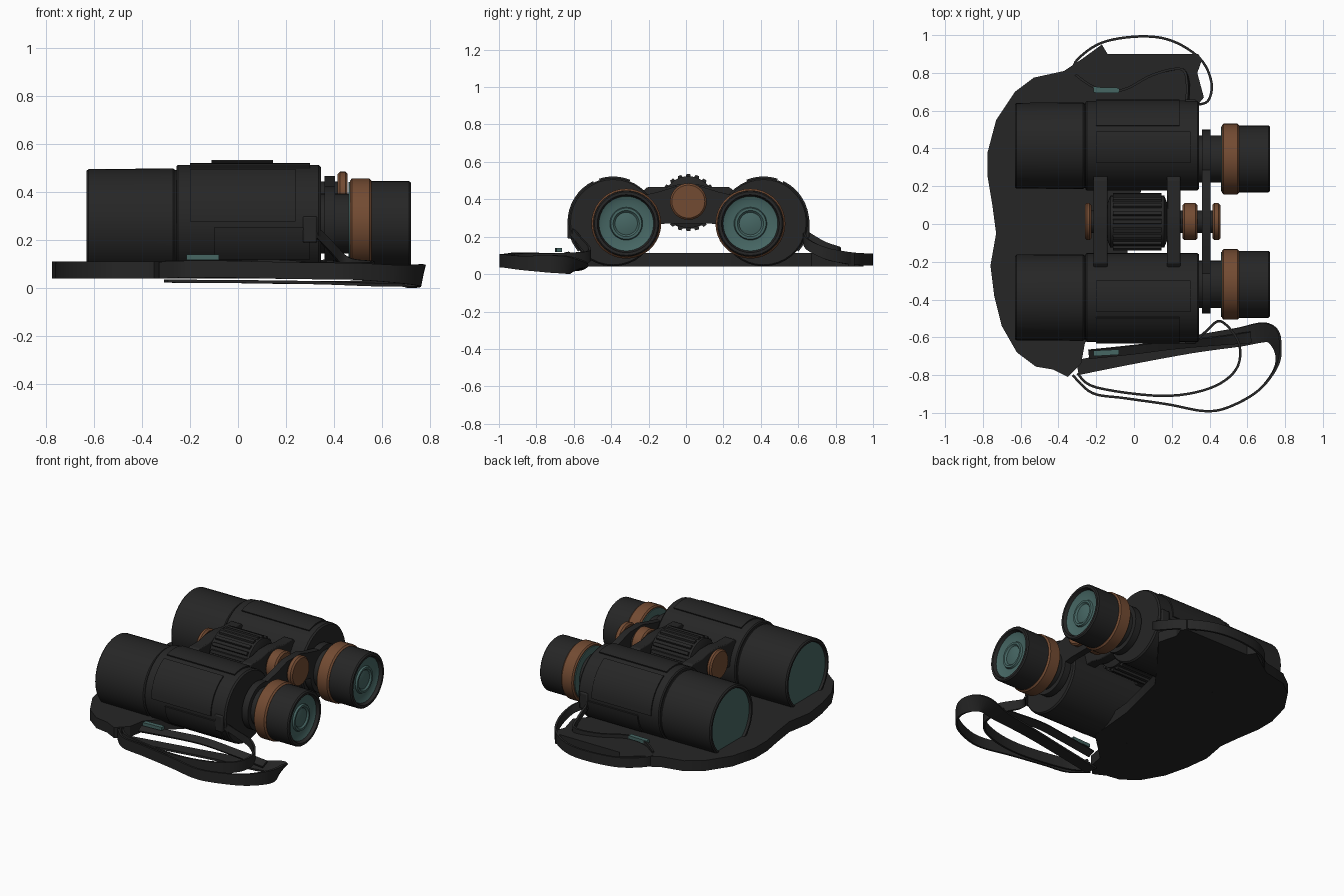
import bpy, bmesh, math
from mathutils import Vector

def material(name, rgb):
    m = bpy.data.materials.new(name)
    m.diffuse_color = (*rgb, 1)
    return m

BLACK = material("black rubber", (0.019, 0.019, 0.019))
BROWN = material("copper brown", (0.17, 0.07, 0.032))
TEAL = material("teal glass", (0.062, 0.135, 0.127))
YC = 0.0125          # symmetry line between the two barrels

def finish(name, bm, mat):
    bmesh.ops.recalc_face_normals(bm, faces=bm.faces)
    me = bpy.data.meshes.new(name)
    bm.to_mesh(me)
    bm.free()
    me.materials.append(mat)
    ob = bpy.data.objects.new(name, me)
    bpy.context.collection.objects.link(ob)
    return ob

def lathe(name, prof, y, z, mat, n=36):
    """Revolve (x, radius) points about an axis parallel to x."""
    bm = bmesh.new()
    rings = []
    for x, r in prof:
        if r == 0:
            rings.append([bm.verts.new((x, y, z))] * n)
        else:
            rings.append([bm.verts.new((x, y + r * math.cos(2 * math.pi * i / n),
                                        z + r * math.sin(2 * math.pi * i / n))) for i in range(n)])
    for a, b in zip(rings, rings[1:]):
        for i in range(n):
            j = (i + 1) % n
            vs = list(dict.fromkeys((a[i], a[j], b[j], b[i])))
            if len(vs) > 2:
                bm.faces.new(vs)
    return finish(name, bm, mat)

def prism(name, pts, vec, mat, bevel=0.0):
    """Extrude a closed outline along a vector."""
    bm = bmesh.new()
    f = bm.faces.new([bm.verts.new(p) for p in pts])
    ext = bmesh.ops.extrude_face_region(bm, geom=[f])["geom"]
    bmesh.ops.translate(bm, vec=vec, verts=[v for v in ext if isinstance(v, bmesh.types.BMVert)])
    ob = finish(name, bm, mat)
    if bevel:
        m = ob.modifiers.new("bevel", "BEVEL")
        m.width, m.segments = bevel, 2
    return ob

def box(name, x, y, z, mat, bevel=0.0):
    pts = [(x[0], y[0], z[0]), (x[1], y[0], z[0]), (x[1], y[1], z[0]), (x[0], y[1], z[0])]
    return prism(name, pts, (0, 0, z[1] - z[0]), mat, bevel)

def smooth_path(pts, steps=6):
    """Catmull-Rom through tuples of any length."""
    out = []
    for i in range(len(pts) - 1):
        p = [pts[max(i - 1, 0)], pts[i], pts[i + 1], pts[min(i + 2, len(pts) - 1)]]
        for s in range(steps):
            t = s / steps
            out.append([0.5 * (2 * b + (c - a) * t + (2 * a - 5 * b + 4 * c - d) * t * t
                               + (3 * b - a - 3 * c + d) * t ** 3) for a, b, c, d in zip(*p)])
    out.append(list(pts[-1]))
    return out

def ribbon(name, pts, mat, thick=0.013):
    """Strap through (x, y, z, width, tilt): tilt 0 lies flat, 90 stands on edge."""
    path = smooth_path(pts)
    bm = bmesh.new()
    rings = []
    for i, (x, y, z, w, tilt) in enumerate(path):
        a, b = path[max(i - 1, 0)], path[min(i + 1, len(path) - 1)]
        d = Vector((b[0] - a[0], b[1] - a[1], 0)).normalized()
        side, up = Vector((-d.y, d.x, 0)), Vector((0, 0, 1))
        t = math.radians(tilt)
        u = (side * math.cos(t) + up * math.sin(t)) * w / 2
        v = (up * math.cos(t) - side * math.sin(t)) * thick / 2
        c = Vector((x, y, z))
        rings.append([bm.verts.new(c + p) for p in (u + v, u - v, -u - v, -u + v)])
    for a, b in zip(rings, rings[1:]):
        for i in range(4):
            j = (i + 1) % 4
            bm.faces.new((a[i], a[j], b[j], b[i]))
    bm.faces.new(rings[0])
    bm.faces.new(rings[-1])
    return finish(name, bm, mat)

# Both optical halves
for s, tag in ((1, "left"), (-1, "right")):
    yo, ye = YC + s * 0.402, YC + s * 0.332
    # objective barrel with recessed glass
    lathe(tag + "_objective_barrel", [(-0.612, 0), (-0.612, 0.2), (-0.63, 0.207), (-0.63, 0.22),
          (-0.622, 0.227), (-0.27, 0.229), (-0.262, 0.223), (-0.25, 0.223), (-0.2, 0)], yo, 0.27, BLACK)
    lathe(tag + "_objective_glass", [(-0.618, 0), (-0.616, 0.2025), (-0.613, 0.2025), (-0.613, 0)],
          yo, 0.27, TEAL)
    # prism body, tapered step at the rear
    lathe(tag + "_body", [(-0.257, 0), (-0.257, 0.23), (-0.25, 0.236), (0.335, 0.236),
          (0.345, 0.228), (0.345, 0)], yo, 0.278, BLACK)
    # raised grip panels wrapped on the body
    for k, (a0, a1, x0, x1) in enumerate(((72, 112, -0.2, 0.3), (0, 64, -0.2, 0.24), (-40, -6, -0.1, 0.3))):
        arc = [math.radians(a0 + (a1 - a0) * i / 8) for i in range(9)]
        ring = [(r, a) for r, seq in ((0.244, arc), (0.225, arc[::-1])) for a in seq]
        prism(f"{tag}_grip_panel_{k}", [(x0, yo + s * r * math.cos(a), 0.278 + r * math.sin(a))
              for r, a in ring], (x1 - x0, 0, 0), BLACK)
    # strap lug
    box(tag + "_strap_lug", (0.27, 0.33), sorted((yo + s * 0.2, yo + s * 0.245)), (0.19, 0.3), BLACK, 0.008)
    # eyepiece
    lathe(tag + "_eyepiece_tube", [(0.33, 0), (0.33, 0.125), (0.47, 0.125), (0.47, 0)], ye, 0.27, BLACK)
    lathe(tag + "_eyepiece_collar", [(0.36, 0), (0.36, 0.155), (0.405, 0.155), (0.405, 0)], ye, 0.27, BLACK)
    lathe(tag + "_ring_backplate", [(0.46, 0), (0.46, 0.172), (0.48, 0.172), (0.48, 0)], ye, 0.27, TEAL)
    lathe(tag + "_diopter_ring", [(0.466, 0), (0.466, 0.178), (0.474, 0.187), (0.547, 0.187),
          (0.557, 0.178), (0.557, 0)], ye, 0.27, BROWN)
    lathe(tag + "_eyecup", [(0.55, 0), (0.55, 0.177), (0.712, 0.177), (0.72, 0.17), (0.72, 0.155),
          (0.69, 0.143), (0.68, 0)], ye, 0.27, BLACK)
    lathe(tag + "_eye_glass", [(0.67, 0), (0.67, 0.146), (0.7, 0.146), (0.69, 0.125), (0.688, 0.088),
          (0.7, 0.083), (0.7, 0.07), (0.69, 0.06), (0.697, 0.03), (0.698, 0)], ye, 0.27, TEAL)

# Hinge bridges between the bodies
for k, (x0, x1) in enumerate(((-0.215, -0.14), (0.175, 0.245))):
    outline = [(-0.25, 0.3), (-0.12, 0.3), (-0.05, 0.28), (0.05, 0.28), (0.12, 0.3), (0.25, 0.3),
               (0.27, 0.42), (0.22, 0.465), (0.12, 0.465), (0.05, 0.48), (-0.05, 0.48),
               (-0.12, 0.465), (-0.22, 0.465), (-0.27, 0.42)]
    prism(f"hinge_bridge_{k}", [(x0, YC + y, z) for y, z in outline], (x1 - x0, 0, 0), BLACK, 0.006)

# Rear eyepiece bridge arm
arm = [(-0.4, 0.24), (-0.12, 0.27), (0.12, 0.27), (0.4, 0.24), (0.42, 0.38), (0.16, 0.44),
       (0.07, 0.468), (-0.07, 0.468), (-0.16, 0.44), (-0.42, 0.38)]
prism("eyepiece_bridge", [(0.36, YC + y, z) for y, z in arm], (0.045, 0, 0), BLACK)

# Central axle, ribbed focus wheel and end knobs
lathe("axle", [(-0.24, 0), (-0.24, 0.06), (0.43, 0.06), (0.43, 0)], YC, 0.385, BLACK, 24)
lathe("wheel_hub", [(-0.14, 0), (-0.14, 0.1), (-0.125, 0.138), (0.16, 0.138), (0.175, 0.1), (0.175, 0)],
      YC, 0.385, BLACK)
gear = []
for i in range(20):
    for off, r in ((-0.3, 0.14), (-0.2, 0.153), (0.2, 0.153), (0.3, 0.14)):
        a = 2 * math.pi * (i + off) / 20
        gear.append((-0.11, YC + r * math.cos(a), 0.382 + r * math.sin(a)))
prism("focus_wheel", gear, (0.255, 0, 0), BLACK)
for name, x0, x1 in (("front_knob", -0.26, -0.225), ("middle_knob", 0.258, 0.335), ("rear_knob", 0.415, 0.457)):
    lathe(name, [(x0, 0), (x0, 0.088), (x0 + 0.01, 0.098), (x1 - 0.01, 0.098), (x1, 0.088), (x1, 0)],
          YC, 0.388, BROWN)

# Broad neck pad lying under the barrels
pad = [(-0.73, -0.05), (-0.75, 0.1), (-0.775, 0.25), (-0.775, 0.38), (-0.73, 0.55), (-0.63, 0.7), (-0.53, 0.775),
       (-0.37, 0.81), (-0.28, 0.87), (-0.17, 0.95), (-0.14, 0.9), (0.34, 0.9), (0.36, 0.87),
       (0.335, 0.8), (0.37, 0.67), (0.32, 0.61), (0.06, 0.27), (-0.03, -0.1), (-0.06, -0.44),
       (-0.26, -0.63), (-0.28, -0.74), (-0.35, -0.81), (-0.43, -0.77), (-0.52, -0.755),
       (-0.62, -0.68), (-0.7, -0.54), (-0.74, -0.38), (-0.76, -0.22)]
prism("neck_pad", [(x, y, 0.042) for x, y in pad], (0, 0, 0.07), BLACK)

# Right strap: flat run that twists up on edge and loops back
ribbon("right_outer_strap", [
    (-0.3, -0.76, 0.03, 0.08, 0), (0, -0.7, 0.028, 0.08, 0), (0.3, -0.64, 0.024, 0.09, 0),
    (0.55, -0.6, 0.022, 0.1, 8), (0.7, -0.575, 0.035, 0.11, 25), (0.755, -0.64, 0.05, 0.1, 65),
    (0.755, -0.75, 0.055, 0.09, 85), (0.66, -0.88, 0.06, 0.075, 90), (0.5, -0.97, 0.07, 0.07, 90),
    (0.37, -0.99, 0.072, 0.07, 90), (0.18, -0.955, 0.075, 0.07, 90), (-0.05, -0.922, 0.08, 0.07, 90),
    (-0.22, -0.895, 0.08, 0.07, 90), (-0.325, -0.8, 0.075, 0.07, 90)], BLACK)
ribbon("right_inner_strap", [
    (-0.3, -0.79, 0.08, 0.07, 90), (-0.2, -0.865, 0.08, 0.07, 90), (0.15, -0.91, 0.075, 0.07, 90),
    (0.4, -0.87, 0.075, 0.07, 90), (0.54, -0.77, 0.075, 0.07, 90), (0.555, -0.63, 0.08, 0.07, 90),
    (0.46, -0.515, 0.1, 0.06, 90), (0.38, -0.57, 0.18, 0.05, 90), (0.31, -0.63, 0.25, 0.05, 90)], BLACK)
ribbon("right_upper_strap", [(-0.24, -0.69, 0.09, 0.05, 25), (0, -0.665, 0.1, 0.05, 25),
    (0.2, -0.64, 0.1, 0.05, 30), (0.42, -0.62, 0.075, 0.05, 30), (0.62, -0.6, 0.045, 0.06, 15)], BLACK)

# Left strap loops
ribbon("left_outer_strap", [
    (0.31, 0.63, 0.21, 0.06, 90), (0.39, 0.65, 0.16, 0.06, 90), (0.41, 0.75, 0.11, 0.065, 90),
    (0.35, 0.875, 0.085, 0.065, 90), (0.2, 0.97, 0.078, 0.065, 90), (0.03, 0.993, 0.078, 0.065, 90),
    (-0.17, 0.96, 0.078, 0.065, 90), (-0.3, 0.87, 0.08, 0.065, 90), (-0.325, 0.8, 0.08, 0.065, 90)], BLACK)
ribbon("left_inner_strap", [
    (0.28, 0.64, 0.21, 0.05, 80), (0.285, 0.74, 0.15, 0.05, 80), (0.25, 0.82, 0.12, 0.05, 90),
    (0.1, 0.79, 0.11, 0.05, 90), (-0.06, 0.71, 0.11, 0.05, 90), (-0.2, 0.72, 0.11, 0.05, 90),
    (-0.31, 0.79, 0.1, 0.05, 90)], BLACK)

# Teal buckle bars
for s, tag, y in ((1, "left", 0.71), (-1, "right", -0.685)):
    prism(tag + "_buckle_bar", [(-0.215, y - 0.015, 0.118), (-0.08, y - s * 0.005 - 0.012, 0.118),
          (-0.08, y - s * 0.005 + 0.016, 0.118), (-0.215, y + 0.015, 0.118)], (0, 0, 0.022), TEAL)

# Smooth curved faces, keep sharp edges
for ob in bpy.context.scene.objects:
    ob.select_set(True)
    bpy.context.view_layer.objects.active = ob
bpy.ops.object.shade_smooth_by_angle(angle=math.radians(30))
